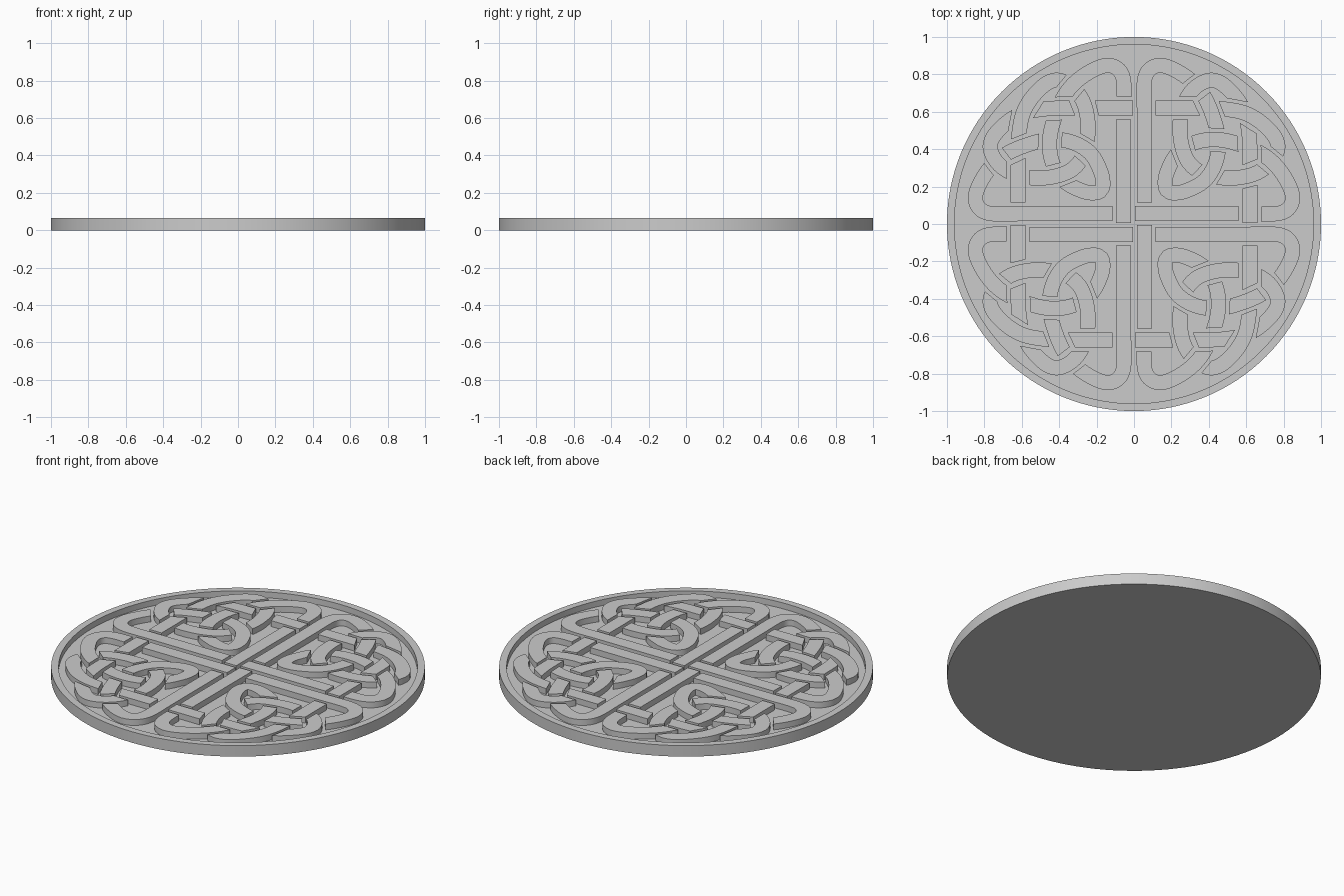
import bpy, bmesh, math
from mathutils import Vector, kdtree

cube = bpy.data.objects.get("Cube")
if cube:
    bpy.data.objects.remove(cube)

TOP, FLOOR = 0.065, 0.03      # relief top and recessed floor
HALF, GAP, STEP = 0.04, 0.018, 0.005

stone = bpy.data.materials.new("plain_grey")
stone.use_nodes = True
grey = (0.6, 0.6, 0.6, 1)
stone.diffuse_color = grey
stone.node_tree.nodes["Principled BSDF"].inputs["Base Color"].default_value = grey


def add_object(name, bm):
    mesh = bpy.data.meshes.new(name)
    bm.to_mesh(mesh)
    bm.free()
    mesh.materials.append(stone)
    obj = bpy.data.objects.new(name, mesh)
    bpy.context.collection.objects.link(obj)
    bpy.ops.object.select_all(action='DESELECT')
    obj.select_set(True)
    bpy.context.view_layer.objects.active = obj
    bpy.ops.object.shade_smooth_by_angle(angle=math.radians(30))
    return obj


# Round base plate with a raised rim
def build_plate():
    bm = bmesh.new()
    profile = [(0, 0), (1, 0), (1, TOP), (0.96, TOP), (0.96, FLOOR), (0, FLOOR)]
    verts = [bm.verts.new((r, 0, z)) for r, z in profile]
    edges = [bm.edges.new(pair) for pair in zip(verts, verts[1:])]
    bmesh.ops.spin(bm, geom=verts + edges, cent=(0, 0, 0), axis=(0, 0, 1),
                   angle=math.tau, steps=128, use_merge=True)
    bmesh.ops.remove_doubles(bm, verts=bm.verts, dist=1e-4)
    bmesh.ops.recalc_face_normals(bm, faces=bm.faces)
    add_object("round_plate", bm)


# Half of one quarter of each ribbon, ending on the diagonal
CROSS_HALF = [(0.055, 0), (0.055, 0.3), (0.055, 0.6), (0.055, 0.76), (0.077, 0.82),
              (0.13, 0.848), (0.2, 0.832), (0.3, 0.77), (0.37, 0.69), (0.42, 0.58),
              (0.45, 0.46), (0.44, 0.34), (0.38, 0.235), (0.28, 0.178),
              (0.215, 0.166), (0.178, 0.178)]
RING_HALF = [(0.62, 0), (0.62, 0.2), (0.62, 0.36), (0.615, 0.48), (0.59, 0.6),
             (0.525, 0.7), (0.43, 0.768), (0.34, 0.74), (0.275, 0.66),
             (0.247, 0.55), (0.25, 0.45), (0.275, 0.36), (0.31, 0.31)]


def closed_path(half):
    """Mirror over the diagonal, turn four times, and sample a smooth closed path."""
    quarter = half + [(y, x) for x, y in reversed(half[1:-1])]
    ctrl = []
    for _ in range(4):
        ctrl += [Vector(p) for p in quarter]
        quarter = [(-y, x) for x, y in quarter]
    n = len(ctrl)
    tangent = [(ctrl[(i + 1) % n] - ctrl[i - 1]).normalized() for i in range(n)]
    path = []
    for i in range(n):
        a, b = ctrl[i], ctrl[(i + 1) % n]
        chord = (b - a).length
        ta, tb = tangent[i] * chord, tangent[(i + 1) % n] * chord
        count = max(2, round(chord / STEP))
        for k in range(count):
            t = k / count
            h = t * t * (3 - 2 * t)
            path.append(a * (1 - h) + b * h + ta * (t * (1 - t) ** 2) - tb * (t * t * (1 - t)))
    return path


def find_crossings(paths):
    """Return pairs of (path, index) where ribbons meet."""
    keys = [(s, i) for s, p in enumerate(paths) for i in range(len(p))]
    tree = kdtree.KDTree(len(keys))
    for k, (s, i) in enumerate(keys):
        tree.insert(paths[s][i].to_3d(), k)
    tree.balance()
    pairs = []
    for k, (s, i) in enumerate(keys):
        for co, m, dist in tree.find_range(paths[s][i].to_3d(), STEP * 1.6):
            t, j = keys[m]
            apart = abs(i - j)
            if m <= k or (s == t and min(apart, len(paths[s]) - apart) < 20):
                continue
            pairs.append((dist, (s, i), (t, j)))
    found = []
    for dist, a, b in sorted(pairs):
        here = paths[a[0]][a[1]]
        if all((here - paths[c[0]][c[1]]).length > 0.04 for c, d in found):
            found.append((a, b))
    return found


def weave(paths, crossings):
    """Alternate over and under along each path; list the under passes."""
    events = [[] for _ in paths]
    for a, b in crossings:
        events[a[0]].append((a[1], b))
        events[b[0]].append((b[1], a))
    over, unders = {}, []
    for s, list_ in enumerate(events):
        list_.sort()
        phase = 1
        for n, (i, other) in enumerate(list_):
            if s and other[0] != s and other in over:
                phase = (n + (0 if not over[other] else 1)) % 2
                break
        cuts = []
        for n, (i, other) in enumerate(list_):
            over[(s, i)] = (n % 2 == phase)
            if not over[(s, i)]:
                cuts.append((i, other))
        unders.append(cuts)
    return unders


def build_ribbon(name, paths, s, cuts):
    """Raised flat bands, each trimmed along the bands that pass over its ends."""
    path = paths[s]
    n = len(path)

    def edge_point(i, side):
        d = (path[(i + 1) % n] - path[(i - 1) % n]).normalized()
        return path[i % n] + Vector((-d.y, d.x)) * HALF * side

    def trim(i, step, side, other):
        over = paths[other[0]]
        near = [over[(other[1] + k) % len(over)] for k in range(-34, 35)]
        for _ in range(40):
            p = edge_point(i, side)
            if min((p - q).length for q in near) > HALF + GAP:
                break
            i += step
        return i

    bm = bmesh.new()
    for c, (start, first) in enumerate(cuts):
        end, last = cuts[(c + 1) % len(cuts)]
        if end <= start:
            end += n
        count = max(3, (end - start) // 4)
        rows = []
        for side in (-1, 1):
            k0, k1 = trim(start, 1, side, first), trim(end, -1, side, last)
            rows.append([bm.verts.new((*edge_point(round(k0 + (k1 - k0) * k / count), side), FLOOR))
                         for k in range(count + 1)])
        right, left = rows
        faces = [bm.faces.new((right[k], right[k + 1], left[k + 1], left[k]))
                 for k in range(count)]
        raised = bmesh.ops.extrude_face_region(bm, geom=faces)["geom"]
        lifted = [g for g in raised if isinstance(g, bmesh.types.BMVert)]
        bmesh.ops.translate(bm, verts=lifted, vec=(0, 0, TOP - FLOOR))
    add_object(name, bm)


build_plate()
ribbons = [closed_path(CROSS_HALF), closed_path(RING_HALF)]
under_passes = weave(ribbons, find_crossings(ribbons))
for index, label in enumerate(("cross_ribbon", "ring_ribbon")):
    build_ribbon(label, ribbons, index, under_passes[index])
